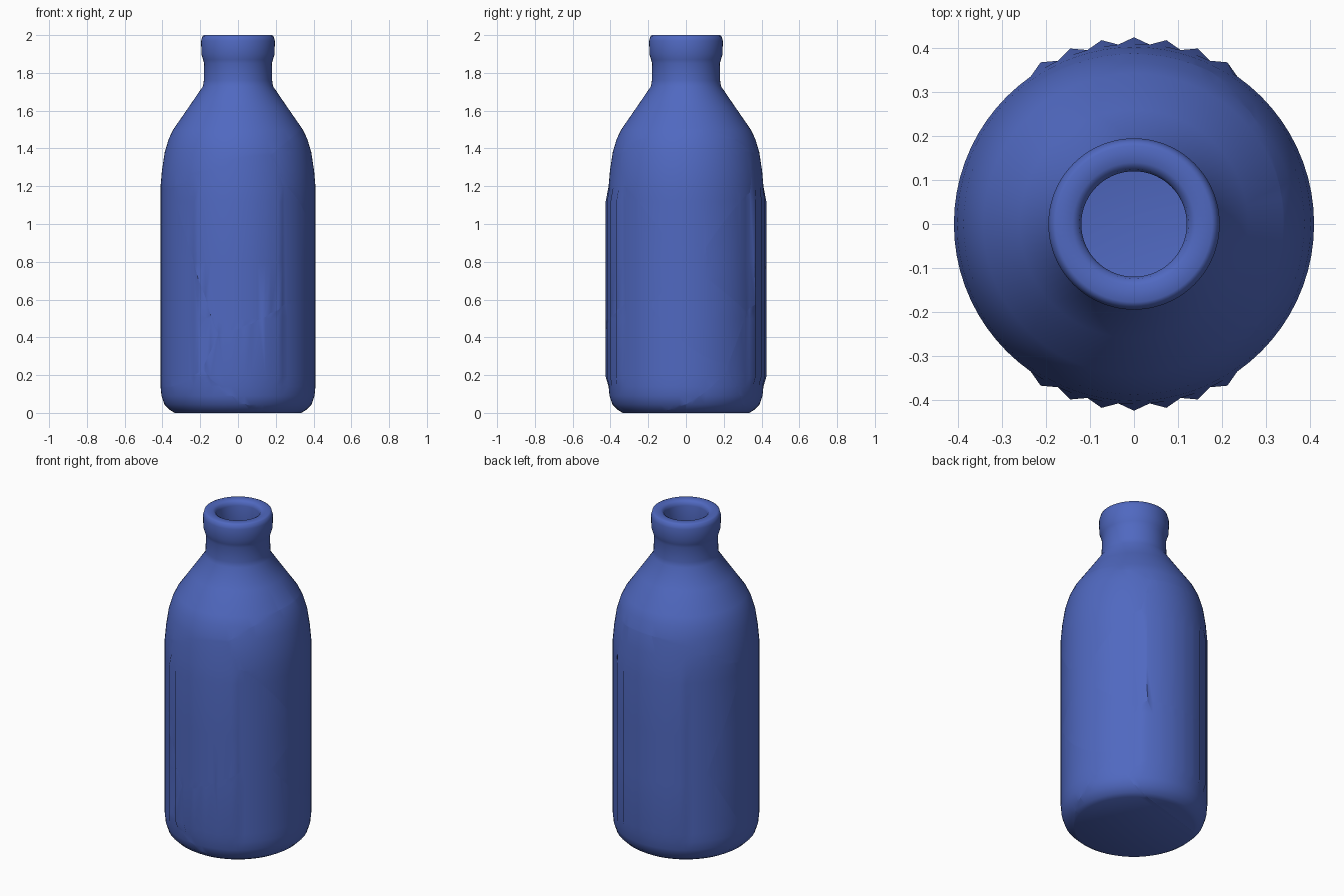
import bpy, bmesh, math
from mathutils import Vector

if "Cube" in bpy.data.objects:
    bpy.data.objects.remove(bpy.data.objects["Cube"])

SEGS = 72

# Bottle profile (radius, height): outside going up, then inside going down
OUTER = [(.335, 0), (.36, .015), (.39, .045), (.405, .09), (.41, .14), (.41, .19), (.41, .5),
         (.41, .8), (.41, 1.12), (.41, 1.2), (.403, 1.28), (.388, 1.38), (.367, 1.45),
         (.343, 1.5), (.26, 1.62), (.185, 1.73), (.181, 1.76), (.179, 1.85), (.185, 1.87),
         (.194, 1.9), (.195, 1.97), (.188, 1.995), (.178, 2.0)]
INNER = [(.14, 2.0), (.125, 1.99), (.12, 1.97), (.12, 1.74), (.2, 1.6), (.285, 1.48), (.325, 1.38),
         (.35, 1.2), (.35, .14), (.335, .08), (.3, .06)]

# One seed point per broken piece; every crack lies midway between two seeds
SEEDS = {
    "neck_and_shoulder": (-.1, 0, 1.65),
    "front_panel": (.078, -.398, .849),
    "back_panel": (-.045, .385, .905),
    "left_panel": (-.46, -.18, .63),
    "right_upper_shard": (.39, .01, 1.045),
    "right_small_shard": (.25, -.02, .86),
    "right_front_shard": (.42, -.25, .855),
    "right_back_shard": (.48, .28, .88),
    "right_lower_shard": (.55, .03, .53),
    "front_lower_shard": (.28, -.16, .29),
    "back_lower_shard": (-.02, .36, .23),
    "base_shard": (.08, .02, .02),
}


def radius(r, z, i, outside):
    # Grip ribs: every other column is raised near the front and the back
    if outside and .15 < z < 1.15 and i % 2 == 0:
        off = min(abs(i - c) for c in (18, 54))
        if off <= 6:
            return r + .015
    return r


def make_bottle():
    bm = bmesh.new()
    rings = []
    for k, (r, z) in enumerate(OUTER + INNER):
        ring = []
        for i in range(SEGS):
            a = 2 * math.pi * i / SEGS
            rr = radius(r, z, i, k < len(OUTER))
            ring.append(bm.verts.new((rr * math.cos(a), rr * math.sin(a), z)))
        rings.append(ring)
    for lo, hi in zip(rings, rings[1:]):
        for i in range(SEGS):
            j = (i + 1) % SEGS
            bm.faces.new((lo[i], lo[j], hi[j], hi[i]))
    bm.faces.new(rings[0][::-1])
    bm.faces.new(rings[-1])
    bmesh.ops.recalc_face_normals(bm, faces=bm.faces[:])
    for f in bm.faces:
        f.smooth = True
    return bm


def cut(bm, point, normal):
    # Remove everything beyond the plane and close the broken face
    geom = bm.verts[:] + bm.edges[:] + bm.faces[:]
    res = bmesh.ops.bisect_plane(bm, geom=geom, dist=1e-6, plane_co=point,
                                 plane_no=normal, clear_outer=True)
    edges = [e for e in res["geom_cut"]
             if isinstance(e, bmesh.types.BMEdge) and e.is_valid and e.is_boundary]
    if not edges:
        return
    fill = bmesh.ops.triangle_fill(bm, edges=edges, use_beauty=True, normal=normal)
    for f in fill["geom"]:
        if isinstance(f, bmesh.types.BMFace):
            f.smooth = False
    for e in edges:
        if e.is_valid:
            e.smooth = False


blue = bpy.data.materials.new("blue_glaze")
blue.diffuse_color = (.08, .14, .53, 1)
blue.use_nodes = True
blue.node_tree.nodes["Principled BSDF"].inputs["Base Color"].default_value = blue.diffuse_color

bottle = make_bottle()
for name, seed in SEEDS.items():
    piece = bottle.copy()
    s = Vector(seed)
    for other_name, other in SEEDS.items():
        if other_name != name:
            o = Vector(other)
            cut(piece, (s + o) / 2, (o - s).normalized())
    bmesh.ops.recalc_face_normals(piece, faces=piece.faces[:])
    for e in piece.edges:
        if len(e.link_faces) == 2 and e.calc_face_angle(0) > math.radians(65):
            e.smooth = False
    mesh = bpy.data.meshes.new(name)
    piece.to_mesh(mesh)
    piece.free()
    mesh.materials.append(blue)
    bpy.context.collection.objects.link(bpy.data.objects.new(name, mesh))
bottle.free()
